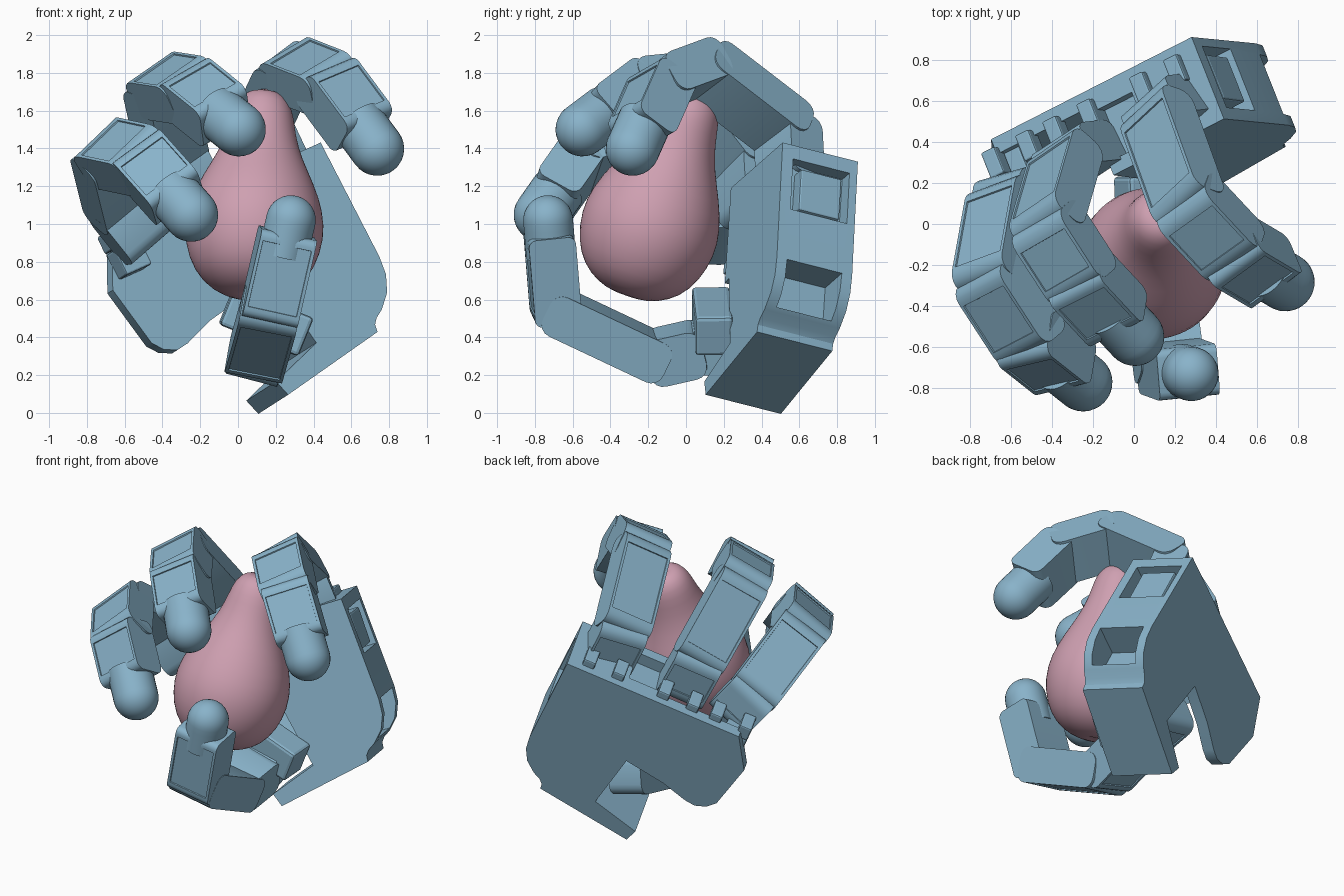
import bpy, bmesh, math
from mathutils import Vector, Matrix

cube = bpy.data.objects.get("Cube")
if cube:
    bpy.data.objects.remove(cube, do_unlink=True)


def material(name, rgb):
    m = bpy.data.materials.new(name)
    m.use_nodes = True
    m.diffuse_color = (*rgb, 1)
    m.node_tree.nodes["Principled BSDF"].inputs["Base Color"].default_value = (*rgb, 1)
    return m


BLUE = material("steel blue", (0.25, 0.45, 0.59))
PINK = material("dusty pink", (0.62, 0.35, 0.44))

# Hand frame: U across the fingers, N out of the back, V towards the fingers
U = Vector((0.827, 0.422, 0.371)).normalized()
N = Vector((-0.334, 0.9, -0.279))
N = (N - U * N.dot(U)).normalized()
V = U.cross(N)
CORNER = Vector((0.28, 0.91, 1.33))


def frame(x, y, z, origin):
    m = Matrix((x, y, z)).transposed().to_4x4()
    m.translation = origin
    return m


HAND = frame(U, N, V, CORNER)
PALM = HAND @ Matrix.Rotation(0.055, 4, 'X')


def finish(bm, name, mat, matrix=Matrix()):
    bmesh.ops.recalc_face_normals(bm, faces=bm.faces)
    me = bpy.data.meshes.new(name)
    bm.to_mesh(me)
    bm.free()
    me.materials.append(mat)
    ob = bpy.data.objects.new(name, me)
    ob.matrix_world = matrix
    bpy.context.collection.objects.link(ob)
    return ob


def smooth(ob):
    bpy.ops.object.select_all(action='DESELECT')
    ob.select_set(True)
    bpy.context.view_layer.objects.active = ob
    bpy.ops.object.shade_smooth_by_angle(angle=math.radians(32))


def box(name, size, centre, matrix, bevel=0.0):
    bm = bmesh.new()
    bmesh.ops.create_cube(bm, size=1)
    for v in bm.verts:
        v.co = Vector(a * b for a, b in zip(v.co, size)) + Vector(centre)
    if bevel:
        bmesh.ops.bevel(bm, geom=bm.edges[:], offset=bevel, segments=2,
                        profile=0.5, affect='EDGES')
    return finish(bm, name, BLUE, matrix)


def limb_frame(p, q, side):
    y = (q - p).normalized()
    x = (side - y * side.dot(y)).normalized()
    return frame(x, y, x.cross(y), p)


def link(name, p, q, side, width, thick, over=0.04, radius=0.07):
    """Phalanx: a box with rounded ends and a sunken panel on its outer side."""
    length = (q - p).length
    bm = bmesh.new()
    bmesh.ops.create_cube(bm, size=1)
    for v in bm.verts:
        v.co = Vector((v.co.x * width, (v.co.y + 0.5) * (length + 2 * over) - over,
                       v.co.z * thick))
    cross = [e for e in bm.edges
             if abs(e.verts[0].co.x - e.verts[1].co.x) > width * 0.9]
    bmesh.ops.bevel(bm, geom=cross, offset=radius, segments=4, profile=0.5, affect='EDGES')
    bm.normal_update()
    outer = max(bm.faces, key=lambda f: f.normal.z * f.calc_area())
    bmesh.ops.inset_individual(bm, faces=[outer], thickness=0.025, depth=0)
    bmesh.ops.inset_individual(bm, faces=[outer], thickness=0.002, depth=-0.008)
    smooth(finish(bm, name, BLUE, limb_frame(p, q, side)))


def fingertip(name, p, q, side, radius):
    """Round-ended pad whose dome is centred on q."""
    bm = bmesh.new()
    bmesh.ops.create_uvsphere(bm, u_segments=32, v_segments=16, radius=radius)
    low = [v for v in bm.verts if v.co.z < -0.001]
    for v in low:
        r = math.hypot(v.co.x, v.co.y)
        if r > 0.001:
            v.co.x *= radius / r
            v.co.y *= radius / r
        v.co.z = -0.2 if r < 0.001 else v.co.z * 0.2 / radius
    m = limb_frame(p, q, side)
    m.translation = q
    smooth(finish(bm, name, BLUE, m @ Matrix.Rotation(-math.pi / 2, 4, 'X')))


# Palm with an open notch for the thumb
outline = [(0, 0), (0.02, -0.68), (0.01, -0.78), (-0.03, -0.87), (-0.1, -0.94),
           (-0.15, -0.97), (-0.175, -1.0), (-0.18, -1.04), (-0.81, -1.15),
           (-0.84, -1.06), (-0.53, -0.96), (-0.6, -0.55), (-0.87, -0.6),
           (-1.04, -0.66), (-1.11, -0.67), (-1.18, -0.64), (-1.23, -0.58),
           (-1.3, -0.24), (-1.18, 0)]
bm = bmesh.new()
face = bm.faces.new([bm.verts.new((a, 0, b)) for a, b in outline])
ext = bmesh.ops.extrude_face_region(bm, geom=[face])
bmesh.ops.translate(bm, vec=(0, -0.44, 0),
                    verts=[g for g in ext["geom"] if isinstance(g, bmesh.types.BMVert)])
palm = finish(bm, "palm", BLUE, PALM)

# Pockets in the side and finger edge; the outer lobe is cut down to a thin plate
pockets = [((0.16, 0.33, 0.3), (-0.01, -0.21, -0.23)),
           ((0.34, 0.32, 0.24), (-0.02, -0.22, -0.8)),
           ((0.2, 0.26, 0.16), (-0.5, -0.24, 0)),
           ((0.8, 0.5, 1.0), (-1.05, -0.33, -0.36))]
for size, centre in pockets:
    cutter = box("pocket_cutter", size, centre, PALM)
    cutter.hide_render = True
    mod = palm.modifiers.new("pocket", 'BOOLEAN')
    mod.operation = 'DIFFERENCE'
    mod.solver = 'EXACT'
    mod.object = cutter
    bpy.context.view_layer.objects.active = palm
    bpy.ops.object.modifier_apply(modifier=mod.name)
    bpy.data.objects.remove(cutter, do_unlink=True)
smooth(palm)
box("side_motor", (0.12, 0.24, 0.24), (-0.07, -0.2, -0.24), PALM, 0.01)
box("end_block", (0.16, 0.14, 0.15), (-1.16, -0.13, -0.13), PALM, 0.01)

# Fingers: width direction, then joints as (across, out of back, along)
fingers = {
    "index": ((1, 0.22, 0.2),
              [(-0.23, -0.28, -0.08), (-0.24, -0.32, 0.18), (-0.17, -0.86, 0.36),
               (-0.12, -1.12, 0.16), (-0.1, -1.245, -0.273)]),
    "middle": ((1, 0.06, 0.2),
               [(-0.74, -0.28, -0.08), (-0.76, -0.32, 0.2), (-0.82, -0.7, 0.58),
                (-0.8, -0.99, 0.45), (-0.78, -1.268, 0.12)]),
    "little": ((1, -0.24, 0.25),
               [(-1.1, -0.29, -0.1), (-1.17, -0.33, 0.12), (-1.29, -0.74, 0.36),
                (-1.27, -1.07, 0.2), (-1.25, -1.257, -0.19)]),
}
for name, (across, joints) in fingers.items():
    side = -(HAND.to_3x3() @ Vector(across))
    p = [HAND @ Vector(j) for j in joints]
    link(name + "_knuckle", p[0], p[1], side, 0.31, 0.22)
    link(name + "_lower_link", p[1], p[2], side, 0.32, 0.21)
    link(name + "_middle_link", p[2], p[3], side, 0.32, 0.23)
    stop = p[4] + (p[3] - p[4]).normalized() * 0.17
    link(name + "_end_link", p[3], stop, side, 0.31, 0.25, 0.05, 0.05)
    fingertip(name + "_tip", p[3], p[4], side, 0.143)
    # Hinge lugs on the palm edge
    for s in (-1, 1):
        box(name + "_lug", (0.08, 0.14, 0.1), (joints[0][0] + s * 0.1, -0.12, 0),
            PALM, 0.01)

# Thumb
side = Vector((0.97, 0.1, -0.22))
mount = [Vector((-0.06, 0.13, 0.57)), Vector((0.36, 0.15, 0.4))]
box("thumb_mount", (0.2, 0.45, 0.22), (0, 0.225, 0),
    limb_frame(*mount, Vector((0, 1, 0))), 0.02)
t = [Vector(c) for c in ((0.1, 0.5, 0.45), (0.12, 0.06, 0.34), (0.1, -0.16, 0.29),
                         (0.17, -0.69, 0.54), (0.28, -0.73, 1.02))]
link("thumb_base", t[0], t[1], side, 0.24, 0.26)
link("thumb_knuckle", t[1], t[2], side, 0.28, 0.26)
link("thumb_lower_link", t[2], t[3], side, 0.31, 0.23, 0.06)
stop = t[4] + (t[3] - t[4]).normalized() * 0.12
link("thumb_end_link", t[3], stop, side, 0.3, 0.25, 0.05, 0.04)
fingertip("thumb_tip", t[3], t[4], side, 0.132)

# Pear: lathed profile along a leaning axis
profile = [(0, 0.03), (0.07, 0.01), (0.17, 0.035), (0.27, 0.1), (0.34, 0.21),
           (0.375, 0.36), (0.36, 0.5), (0.3, 0.65), (0.225, 0.79), (0.182, 0.92),
           (0.165, 1.03), (0.13, 1.12), (0.06, 1.155), (0, 1.135)]
bm = bmesh.new()
verts = [bm.verts.new((r, 0, h)) for r, h in profile]
edges = [bm.edges.new(pair) for pair in zip(verts, verts[1:])]
bmesh.ops.spin(bm, geom=verts + edges, cent=(0, 0, 0), axis=(0, 0, 1),
               angle=math.tau, steps=32, use_duplicate=False)
bmesh.ops.remove_doubles(bm, verts=bm.verts, dist=0.0005)
foot, top = Vector((0.06, -0.32, 0.61)), Vector((0.14, 0.06, 1.7))
lean = Vector((0, 0, 1)).rotation_difference(top - foot).to_matrix().to_4x4()
pear_frame = Matrix.Translation(foot) @ lean
pear = finish(bm, "pear", PINK, pear_frame)
pear.modifiers.new("rounding", 'SUBSURF').levels = 1
for poly in pear.data.polygons:
    poly.use_smooth = True
bm = bmesh.new()
bmesh.ops.create_cone(bm, cap_ends=True, segments=10, radius1=0.018, radius2=0.024, depth=0.05)
finish(bm, "pear_stem", PINK, pear_frame @ Matrix.Translation((0, 0, 1.14)))
